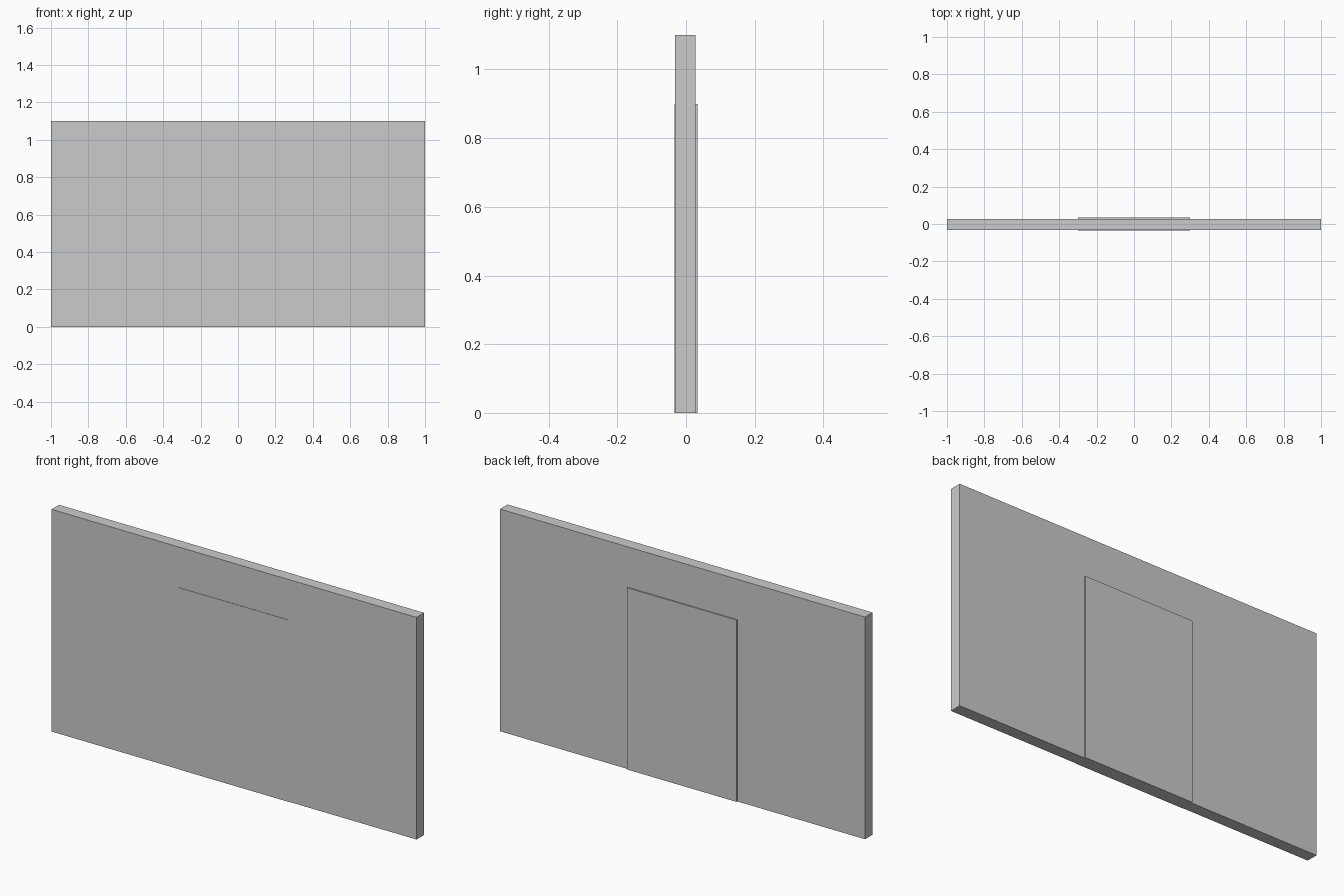
import bpy
import bmesh

if "Cube" in bpy.data.objects:
    bpy.data.objects.remove(bpy.data.objects["Cube"])


def extruded_panel(name, outline, y_front, y_back):
    """Flat panel: an (x, z) outline extruded from y_front to y_back."""
    bm = bmesh.new()
    face = bm.faces.new([bm.verts.new((x, y_front, z)) for x, z in outline])
    result = bmesh.ops.extrude_face_region(bm, geom=[face], use_keep_orig=True)
    moved = [g for g in result["geom"] if isinstance(g, bmesh.types.BMVert)]
    bmesh.ops.translate(bm, verts=moved, vec=(0, y_back - y_front, 0))
    bmesh.ops.recalc_face_normals(bm, faces=bm.faces)
    mesh = bpy.data.meshes.new(name)
    bm.to_mesh(mesh)
    bm.free()
    obj = bpy.data.objects.new(name, mesh)
    bpy.context.collection.objects.link(obj)
    return obj


W, H = 1.0, 1.1      # wall half width, height
DW, DH = 0.3, 0.9    # door half width, height

# Wall with a doorway notch
extruded_panel("wall", [(-W, 0), (-DW, 0), (-DW, DH), (DW, DH),
                        (DW, 0), (W, 0), (W, H), (-W, H)], -0.0315, 0.0275)

# Door slab, slightly proud of the wall on both sides
extruded_panel("door", [(-DW, 0), (DW, 0), (DW, DH), (-DW, DH)], -0.0335, 0.0335)
